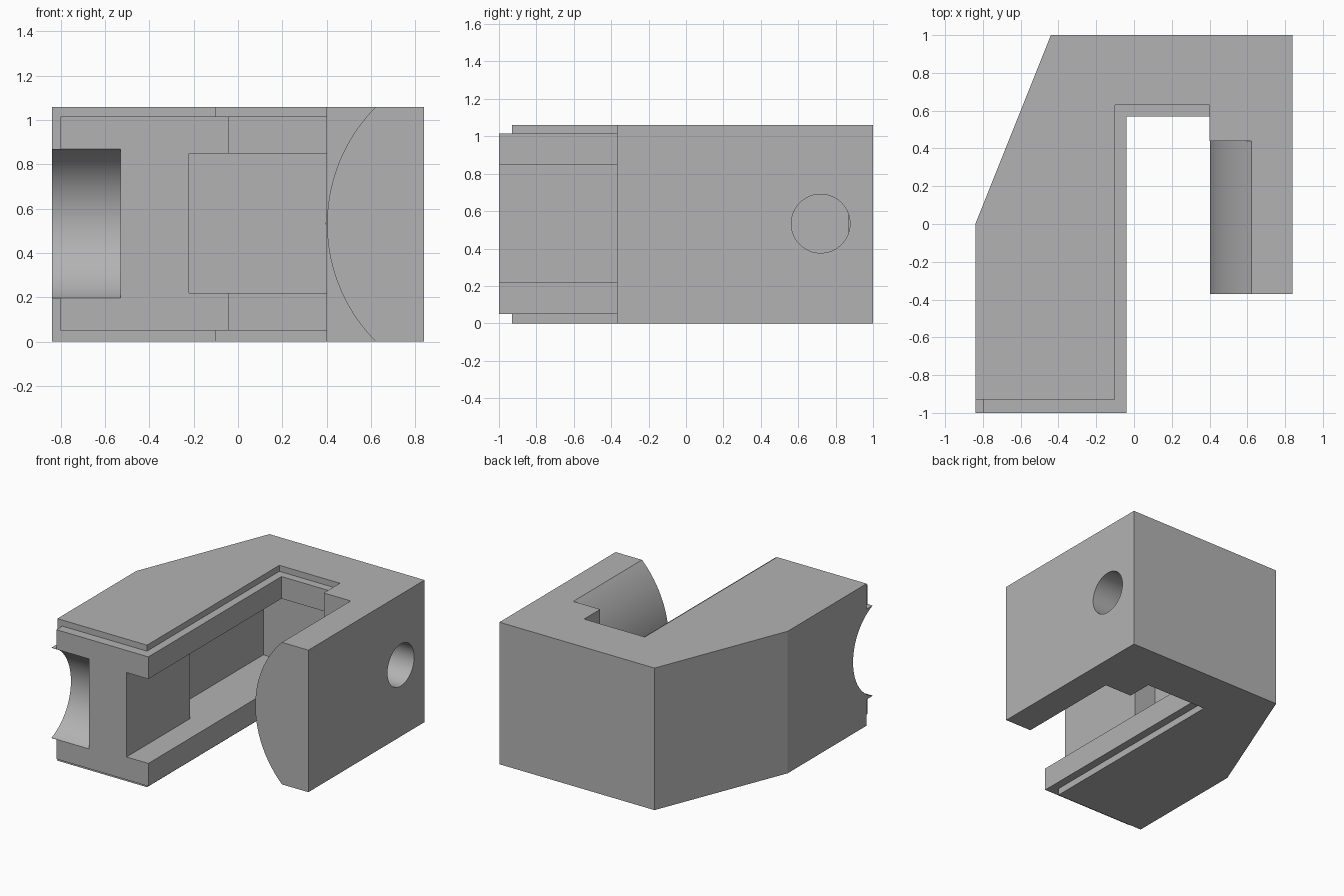
import bpy, bmesh
from math import sin, cos, pi, radians
from mathutils import Vector

cube = bpy.data.objects.get("Cube")
if cube:
    bpy.data.objects.remove(cube, do_unlink=True)

H = 1.06          # overall height
MID = H / 2
STEP = 0.05       # depth of the ledges on top and underside

grey = bpy.data.materials.new("plain grey")
grey.use_nodes = True
colour = (0.45, 0.45, 0.45, 1)
grey.diffuse_color = colour
grey.node_tree.nodes["Principled BSDF"].inputs["Base Color"].default_value = colour


def prism(name, outline, lo, hi, axis="z"):
    """Extrude a 2D outline from lo to hi along an axis."""
    place = {"z": lambda a, b, h: (a, b, h),
             "y": lambda a, b, h: (a, h, b),
             "x": lambda a, b, h: (h, a, b)}[axis]
    bm = bmesh.new()
    face = bm.faces.new([bm.verts.new(place(a, b, lo)) for a, b in outline])
    ext = bmesh.ops.extrude_face_region(bm, geom=[face])
    moved = [v for v in ext["geom"] if isinstance(v, bmesh.types.BMVert)]
    bmesh.ops.translate(bm, verts=moved, vec=Vector(place(0, 0, hi - lo)))
    bmesh.ops.recalc_face_normals(bm, faces=bm.faces)
    mesh = bpy.data.meshes.new(name)
    bm.to_mesh(mesh)
    bm.free()
    mesh.materials.append(grey)
    obj = bpy.data.objects.new(name, mesh)
    bpy.context.collection.objects.link(obj)
    return obj


def arc(cx, cy, r, start, end, n):
    angles = [start + (end - start) * i / n for i in range(n + 1)]
    return [(cx + r * cos(t), cy + r * sin(t)) for t in angles]


def rect(a0, a1, b0, b1):
    return [(a0, b0), (a1, b0), (a1, b1), (a0, b1)]


# Hook-shaped body
body = prism("clamp_body", [(-0.84, -1), (-0.04, -1), (-0.04, 0.57), (0.40, 0.57),
                            (0.40, -0.37), (0.84, -0.37), (0.84, 1), (-0.44, 1),
                            (-0.84, 0)], 0, H)
cutters = []

# Shallow ledges along the mouth, and the notched front corner, top and bottom
ledge = [(-0.95, -1.1), (0.1, -1.1), (0.1, 0.5), (0.39, 0.5), (0.40, 0.57),
         (0.40, 0.63), (-0.10, 0.63), (-0.10, -0.93), (-0.95, -0.93)]
corner = rect(-0.95, -0.80, -1.1, -0.93)
for lo, hi, edge in ((-0.1, STEP, 0.195), (H + 0.1, H - STEP + 0.005, 0.87)):
    cutters.append(prism("ledge_cutter", ledge, min(lo, hi), max(lo, hi)))
    cutters.append(prism("corner_cutter", corner, min(lo, edge), max(lo, edge)))

# Inner channel that widens into a chamber
channel = [(-0.22, -1.1), (0.1, -1.1), (0.1, 0.5), (0.39, 0.5), (0.40, 0.57),
           (0.40, 0.87), (-0.40, 0.87), (-0.40, -0.25), (-0.22, -0.25)]
cutters.append(prism("channel_cutter", channel, 0.22, 0.85))

# Concave groove in the front
cutters.append(prism("groove_cutter", arc(-1.13, MID + 0.003, 0.36, 0, 2 * pi, 96)[:-1],
                     -1, -0.53, "x"))

# Round hole through the side of the arm
cutters.append(prism("hole_cutter", arc(0.72, MID + 0.003, 0.157, 0, 2 * pi, 64)[:-1],
                     0.397, 1, "x"))

# Bulging inner face of the arm
bulge = arc(1.15, MID, 0.748, radians(230), radians(130), 48)
cutters.append(prism("bulge_cutter", [(0.2, bulge[0][1])] + bulge + [(0.2, bulge[-1][1])],
                     -0.5, 0.44, "y"))

# Carve the body and drop the cutters
bpy.context.view_layer.objects.active = body
for c in cutters:
    c.hide_render = True
    mod = body.modifiers.new(c.name, "BOOLEAN")
    mod.operation = "DIFFERENCE"
    mod.solver = "EXACT"
    mod.object = c
    bpy.ops.object.modifier_apply(modifier=mod.name)
    bpy.data.objects.remove(c, do_unlink=True)

# Smooth the curves, keep the corners crisp
for o in bpy.context.selected_objects:
    o.select_set(False)
body.select_set(True)
bpy.ops.object.shade_smooth_by_angle(angle=radians(15))
